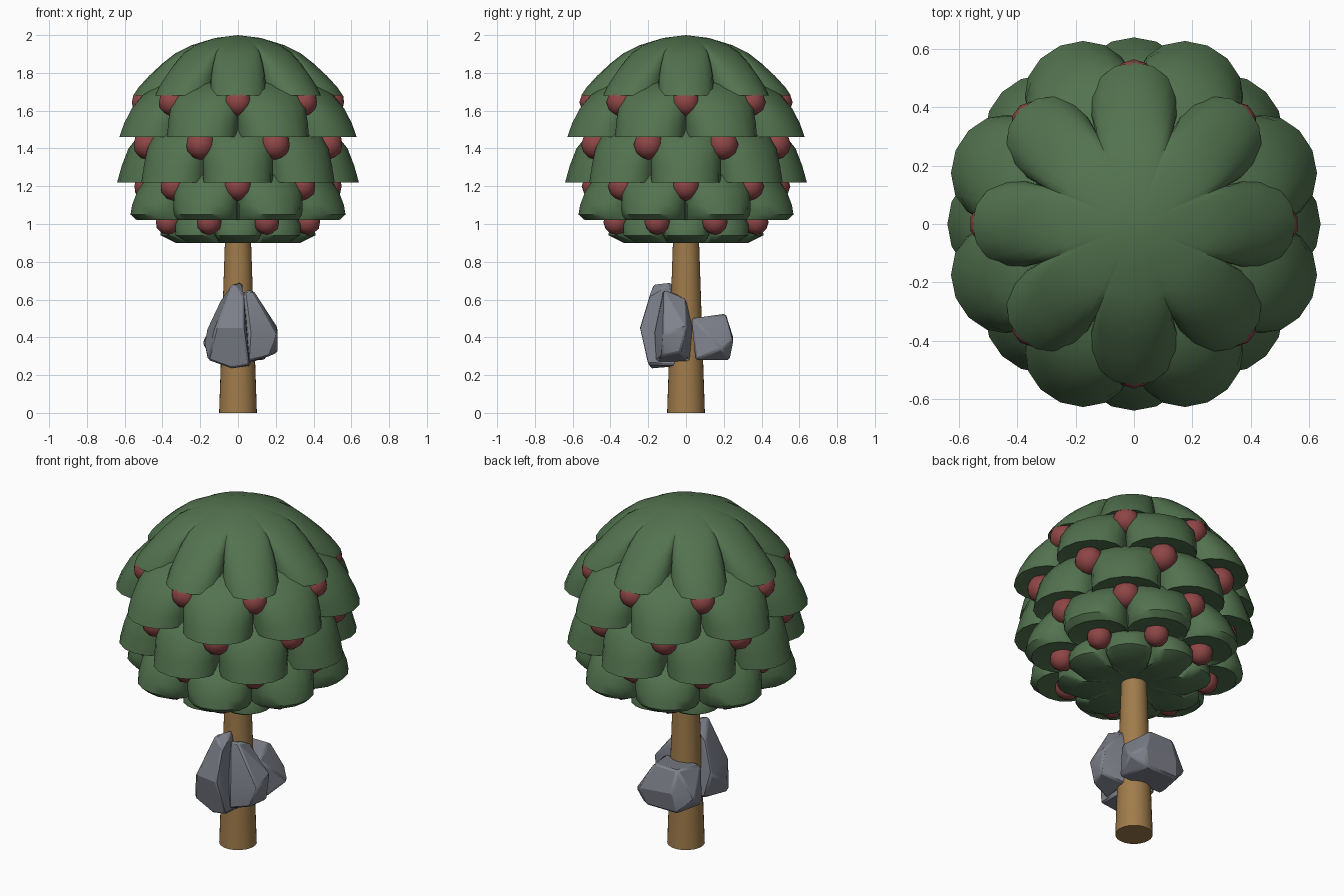
import bpy, bmesh
from math import sin, cos, pi, radians

if "Cube" in bpy.data.objects:
    bpy.data.objects.remove(bpy.data.objects["Cube"])


def material(name, rgb):
    m = bpy.data.materials.new(name)
    m.diffuse_color = (*rgb, 1)
    m.use_nodes = True
    m.node_tree.nodes["Principled BSDF"].inputs["Base Color"].default_value = m.diffuse_color
    return m


GREEN = material("leaf_green", (0.085, 0.17, 0.078))
BROWN = material("bark_brown", (0.35, 0.2, 0.07))
RED = material("fruit_red", (0.27, 0.06, 0.06))
GREY = material("stone_grey", (0.21, 0.22, 0.26))


def finish(name, bm, mat, angle):
    bmesh.ops.recalc_face_normals(bm, faces=bm.faces)
    me = bpy.data.meshes.new(name)
    bm.to_mesh(me)
    bm.free()
    me.materials.append(mat)
    ob = bpy.data.objects.new(name, me)
    bpy.context.collection.objects.link(ob)
    bpy.ops.object.select_all(action='DESELECT')
    ob.select_set(True)
    bpy.context.view_layer.objects.active = ob
    bpy.ops.object.shade_smooth_by_angle(angle=radians(angle))
    return ob


LOBES, SEG = 8, 10


def leaf_layer(name, profile, valley, turn):
    """Scalloped shell: profile = (tip radius, z, lobe depth 0-1)."""
    bm = bmesh.new()
    rings = []
    for r, z, w in profile:
        ring = []
        for k in range(LOBES):
            for j in range(SEG):
                # elliptical lobe outline, denser near the valleys
                t = sin(pi * (j / SEG - 0.5))
                bulge = max(0, 1 - t * t) ** 0.5
                f = 1 - (1 - valley) * (1 - bulge) * w
                a = (k + turn + t / 2) * 2 * pi / LOBES
                ring.append(bm.verts.new((r * f * cos(a), r * f * sin(a), z)))
        rings.append(ring)
    n = LOBES * SEG
    for lo, hi in zip(rings, rings[1:]):
        for i in range(n):
            bm.faces.new((lo[i], lo[(i + 1) % n], hi[(i + 1) % n], hi[i]))
    bmesh.ops.remove_doubles(bm, verts=bm.verts, dist=0.0005)
    return finish(name, bm, GREEN, 45)


# Foliage, top to bottom, every other layer turned half a lobe
leaf_layer("leaves_top", [(0, 2.0, 0), (.12, 1.985, 0), (.25, 1.945, .08),
           (.33, 1.905, .2), (.40, 1.85, .4), (.47, 1.785, .65), (.525, 1.725, .85),
           (.555, 1.68, 1), (.36, 1.71, 0)], .62, 0)
leaf_layer("leaves_upper", [(.30, 1.77, 0), (.42, 1.74, .1), (.52, 1.685, .3),
           (.59, 1.61, .55), (.635, 1.53, .8), (.662, 1.46, 1), (.40, 1.50, 0)], .68, .5)
leaf_layer("leaves_middle", [(.30, 1.55, 0), (.42, 1.53, .1), (.52, 1.475, .3),
           (.58, 1.40, .55), (.615, 1.31, .8), (.64, 1.22, 1), (.40, 1.26, 0)], .69, 0)
leaf_layer("leaves_lower", [(.30, 1.32, 0), (.40, 1.30, .1), (.50, 1.25, .3),
           (.56, 1.17, .6), (.59, 1.10, .85), (.60, 1.05, 1), (.565, 1.02, 1),
           (.36, 1.04, 0)], .68, .5)
leaf_layer("leaves_bottom", [(.28, 1.10, 0), (.36, 1.06, .4), (.405, 1.0, .8),
           (.41, .94, 1), (.33, .90, 1), (.15, .915, .6), (0, .93, 0)], .72, 0)

# Fruit tucked below the lobes of each layer
for row, (r, z, size, turn) in enumerate([(.49, 1.645, .075, 0), (.515, 1.42, .08, .5),
                                          (.475, 1.2, .077, 0), (.40, 1.01, .068, .5)]):
    bm = bmesh.new()
    for k in range(8):
        a = (k + turn) * pi / 4
        ball = bmesh.ops.create_icosphere(bm, subdivisions=2, radius=size)
        bmesh.ops.translate(bm, verts=ball["verts"], vec=(r * cos(a), r * sin(a), z))
    finish(f"fruit_row_{row + 1}", bm, RED, 40)

# Trunk
bm = bmesh.new()
trunk = bmesh.ops.create_cone(bm, cap_ends=True, segments=32, radius1=.1, radius2=.066, depth=1.0)
bmesh.ops.translate(bm, verts=trunk["verts"], vec=(0, 0, .5))
finish("trunk", bm, BROWN, 40)


def stone(name, points):
    bm = bmesh.new()
    for p in points:
        bm.verts.new(p)
    hull = bmesh.ops.convex_hull(bm, input=bm.verts)
    bmesh.ops.delete(bm, geom=[v for v in hull["geom_interior"]], context='VERTS')
    bmesh.ops.dissolve_limit(bm, angle_limit=radians(12), verts=bm.verts, edges=bm.edges)
    ob = finish(name, bm, GREY, 25)
    bev = ob.modifiers.new("bevel", 'BEVEL')
    bev.width, bev.segments, bev.limit_method = .01, 1, 'ANGLE'


# Stones lodged around the trunk
stone("stone_front", [(-.16, -.17, .28), (-.04, -.19, .235), (.06, -.2, .255), (.07, -.02, .25),
      (-.13, .01, .30), (-.18, -.12, .36), (-.12, -.22, .45), (.03, -.245, .45), (.05, -.05, .5),
      (-.165, 0, .44), (-.03, -.17, .685), (.02, -.08, .695), (-.09, -.05, .6), (.03, -.19, .63)])
stone("stone_right", [(.05, -.16, .27), (.17, -.13, .30), (.21, -.03, .32), (.08, .02, .27),
      (.21, -.12, .42), (.21, .0, .45), (.05, .04, .45), (.06, -.17, .42), (.03, -.12, .65),
      (.08, -.115, .65), (.07, .0, .61)])
stone("stone_back", [(.14, .05, .28), (-.14, .05, .28), (.1, .23, .28), (-.1, .23, .28),
      (.19, .19, .34), (-.19, .19, .37), (.13, .25, .38), (-.08, .25, .40), (.11, .03, .50),
      (-.12, .03, .50), (-.09, .21, .525), (.06, .21, .525)])
